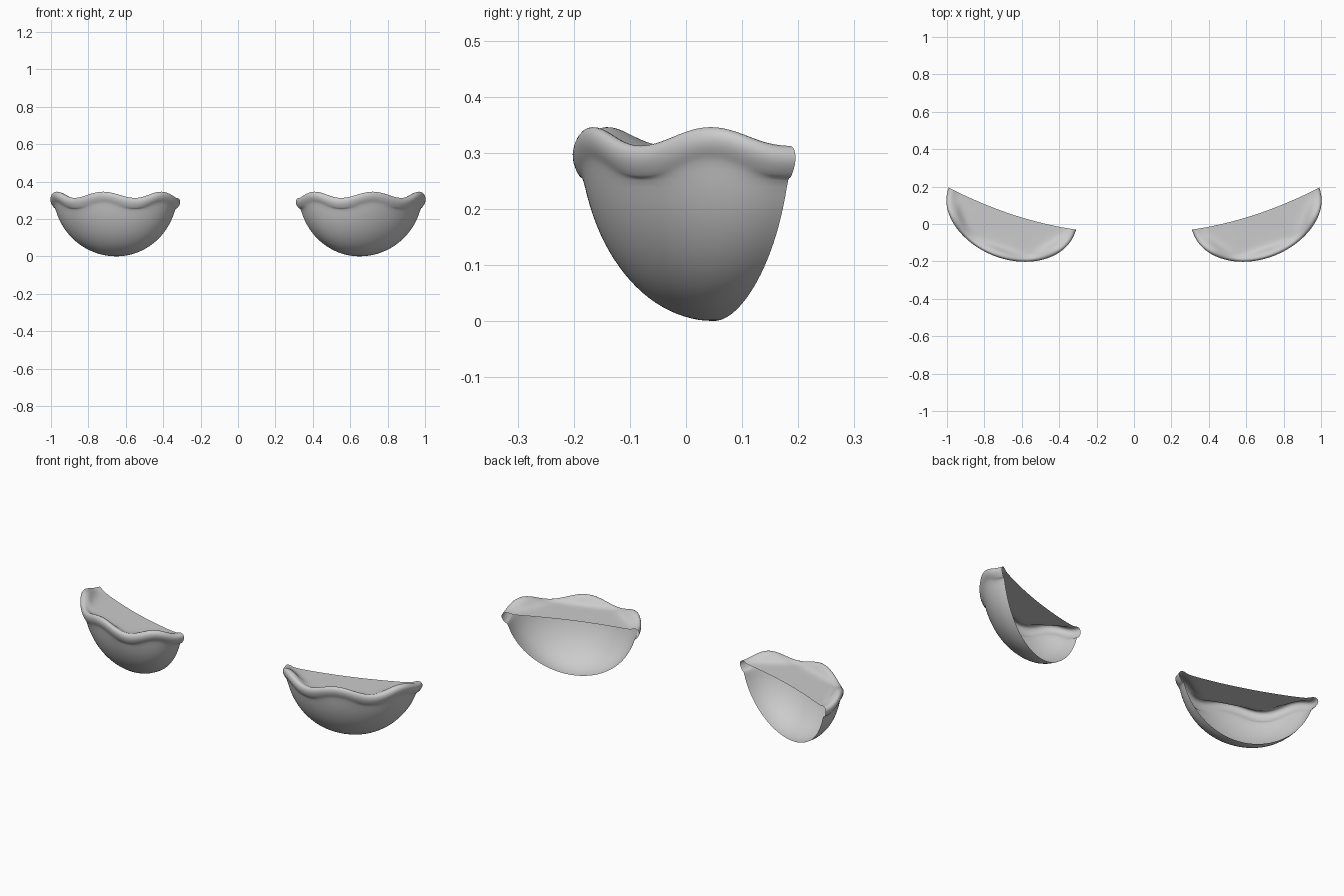
import bpy, bmesh, math

if "Cube" in bpy.data.objects:
    bpy.data.objects.remove(bpy.data.objects["Cube"])

CX, R, D, H = 0.65, 0.326, 0.23, 0.34   # centre, half width, depth, bowl centre height
N = 48                                  # steps along the rim


def place(theta, scale, z):
    """Half-ellipse plan point, pushed forward from the curved open back."""
    u = R * scale * math.cos(theta)
    d = D * scale * max(math.sin(theta), 0.0) ** 0.85
    y_back = 0.05 + 0.33 * u + 0.28 * u * u
    return (CX + u + 0.31 * d, y_back - 0.95 * d, z)


def rim_top(theta):
    """Wavy height of the rolled lip: three crests, low at both ends."""
    return 0.331 + 0.017 * math.cos(6 * (theta - math.pi / 2))


# lip section: (plan scale, drop below lip top)
LIP = [(0.99, 0.060), (1.015, 0.050), (1.042, 0.035), (1.05, 0.020),
       (1.035, 0.006), (0.995, 0.0), (0.95, 0.003), (0.90, 0.010)]


def section(theta):
    pts = []
    # rounded bowl
    for i in range(1, 13):
        a = math.radians(76) * i / 12
        pts.append(place(theta, math.sin(a), H * (1 - math.cos(a))))
    # rolled lip
    top = rim_top(theta)
    for s, drop in LIP:
        pts.append(place(theta, s, top - drop))
    # flat cap running to the middle of the back edge
    for s, f in [(0.84, 0.4), (0.78, 0.1), (0.7, 0), (0.5, 0), (0.25, 0)]:
        pts.append(place(theta, s, 0.302 + f * (top - 0.312)))
    return pts


bm = bmesh.new()
cols = [[bm.verts.new(p) for p in section(math.pi * j / N)] for j in range(N + 1)]
bottom = bm.verts.new(place(0, 0, 0))
cap_mid = bm.verts.new(place(0, 0, 0.302))
for a, b in zip(cols, cols[1:]):
    bm.faces.new((bottom, a[0], b[0]))
    for i in range(len(a) - 1):
        bm.faces.new((a[i], a[i + 1], b[i + 1], b[i]))
    bm.faces.new((a[-1], cap_mid, b[-1]))
bmesh.ops.recalc_face_normals(bm, faces=bm.faces)
# make normals point outward (cap faces up)
bm.normal_update()
if cap_mid.link_faces[0].normal.z < 0:
    bmesh.ops.reverse_faces(bm, faces=bm.faces)
for f in bm.faces:
    f.smooth = True

mesh = bpy.data.meshes.new("scalloped_cups")
bm.to_mesh(mesh)
bm.free()
obj = bpy.data.objects.new("scalloped_cups", mesh)
bpy.context.collection.objects.link(obj)

# the second cup is the mirror image
mir = obj.modifiers.new("mirror", 'MIRROR')
mir.use_axis[0] = True
sub = obj.modifiers.new("smooth", 'SUBSURF')
sub.levels = sub.render_levels = 1
